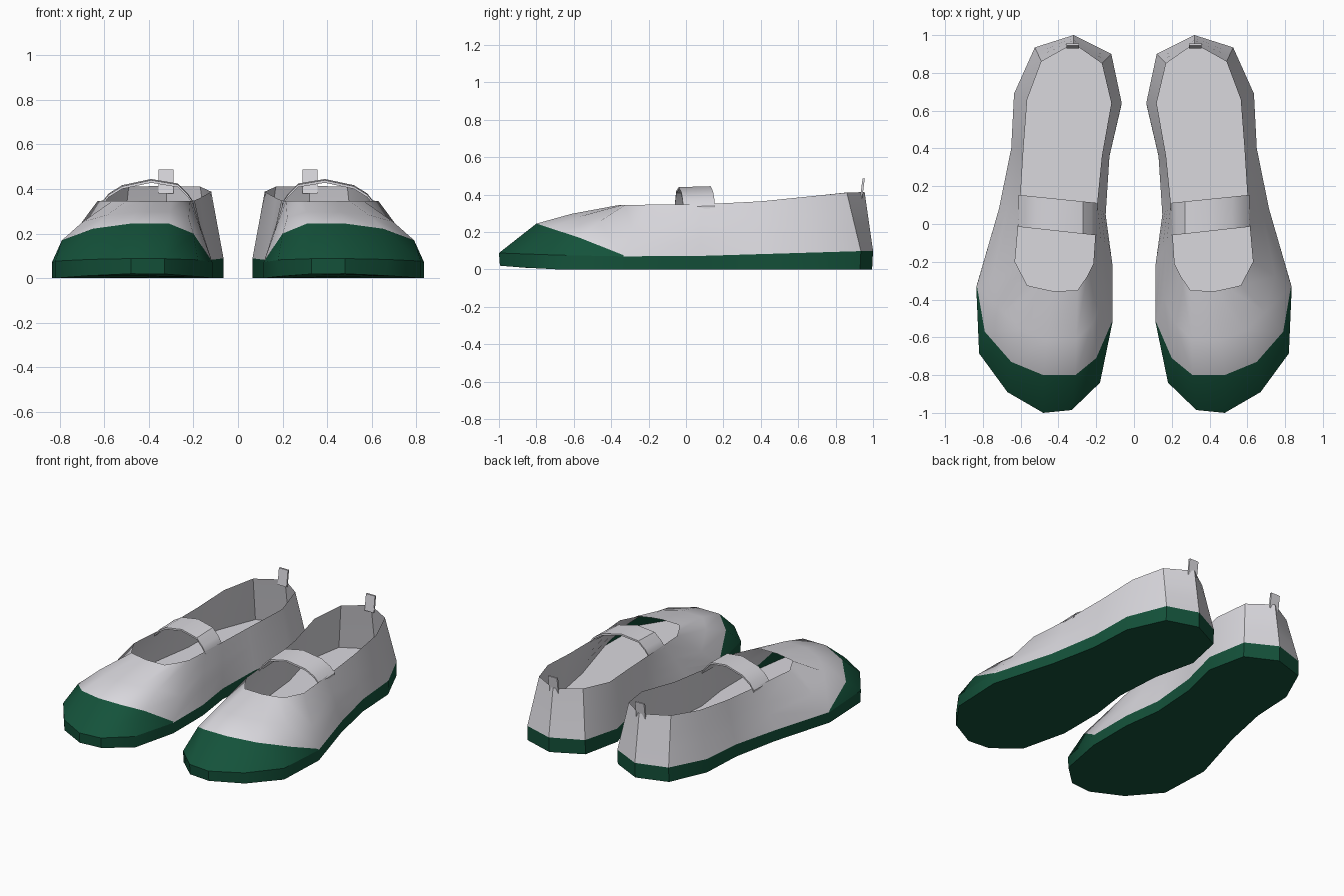
import bpy
import math
from mathutils import Vector

if "Cube" in bpy.data.objects:
    bpy.data.objects.remove(bpy.data.objects["Cube"])


def material(name, rgb):
    m = bpy.data.materials.new(name)
    m.diffuse_color = (*rgb, 1)
    m.use_nodes = True
    m.node_tree.nodes["Principled BSDF"].inputs["Base Color"].default_value = m.diffuse_color
    return m


GREEN = material("dark green rubber", (0.007, 0.085, 0.043))
WHITE = material("pale grey canvas", (0.70, 0.69, 0.73))


def build(name, verts, faces, mats, indices=None, angle=35):
    """Make one part of the right-hand shoe and mirror it for the other."""
    me = bpy.data.meshes.new(name)
    me.from_pydata([tuple(v) for v in verts], [], faces)
    for m in mats:
        me.materials.append(m)
    if indices:
        me.polygons.foreach_set("material_index", indices)
    me.shade_smooth()
    me.set_sharp_from_angle(angle=math.radians(angle))
    ob = bpy.data.objects.new(name, me)
    bpy.context.collection.objects.link(ob)
    ob.modifiers.new("other_shoe", 'MIRROR').use_mirror_merge = False
    return ob


def interp(x, pts):
    for (a, za), (b, zb) in zip(pts, pts[1:]):
        if x <= b:
            return za + (zb - za) * max(0, (x - a) / (b - a))
    return pts[-1][1]


def ring_faces(rings, n):
    return [(r * n + i, (r + 1) * n + i, (r + 1) * n + (i + 1) % n, r * n + (i + 1) % n)
            for r in range(rings - 1) for i in range(n)]


# Sole outline, from the toe along the inner side to the heel and back
outline = [(.48, -1), (.33, -.985), (.18, -.84), (.115, -.525), (.115, -.21), (.15, .05),
           (.13, .36), (.065, .64), (.12, .9), (.32, 1), (.525, .935), (.635, .69),
           (.65, .4), (.715, .08), (.835, -.335), (.82, -.685), (.67, -.89)]
# Matching points of the foot opening
opening = [(.43, -.355), (.30, -.352), (.25, -.28), (.215, -.21), (.205, -.06), (.195, .11),
           (.17, .36), (.12, .64), (.17, .85), (.32, .955), (.49, .86), (.565, .66),
           (.585, .4), (.605, .08), (.63, -.2), (.565, -.325), (.50, -.34)]
# Upper edge of the toe cap, by outline index
cap = {15: (.79, -.57, .17), 16: (.65, -.73, .222), 0: (.48, -.80, .245),
       1: (.31, -.80, .245), 2: (.20, -.71, .20)}
N = len(outline)

sole_z = [(-1, .088), (-.5, .07), (0, .07), (1, .10)]
rim_z = [(-.36, .345), (.1, .348), (.36, .36), (.64, .388), (.83, .41), (1, .415)]
bottom = [Vector((x, y, interp(y, [(-1, .02), (-.75, 0), (1, 0)]))) for x, y in outline]
welt = [Vector((x, y, interp(y, sole_z))) for x, y in outline]
rim = [Vector((x, y, interp(y, rim_z))) for x, y in opening]
for v in bottom:
    v.y *= .995

# Sole: underside and side band, with the insole as its top
verts = bottom + welt
faces = ring_faces(2, N) + [tuple(range(N)), tuple(reversed(range(N, 2 * N)))]
build("sole", verts, faces, [GREEN, WHITE], [0] * (N + 1) + [1])

# Upper with the toe cap in green
mid, high = [], []
for i in range(N):
    if i in cap:
        m = Vector(cap[i])
        h = m.lerp(rim[i], .42) + Vector((0, 0, .01))
    else:
        m = welt[i].lerp(rim[i], .02 if i in (3, 14) else .35)
        h = m.lerp(rim[i], .42)
    mid.append(m)
    high.append(h)
faces = ring_faces(4, N)
colours = [0 if f < N and (f in cap or f == 14) else 1 for f in range(len(faces))]
build("upper", welt + mid + high + rim, faces, [GREEN, WHITE], colours, 40)

# Instep strap: an arched band with a little thickness
arch = [(.198, .335), (.225, .375), (.27, .420), (.39, .440), (.52, .412), (.58, .375), (.612, .335)]
verts = []
for x, z in arch:
    t = (x - .2) / .41
    front, back = -.06 + .045 * t, .112 + .042 * t
    verts += [(x, front, z), (x, back, z + .005), (x, back, z - .007), (x, front, z - .012)]
faces = [(4 * k + j, 4 * k + 4 + j, 4 * k + 4 + (j + 1) % 4, 4 * k + (j + 1) % 4)
         for k in range(len(arch) - 1) for j in range(4)]
e = 4 * len(arch) - 4
faces = [tuple(reversed(f)) for f in faces] + [(3, 2, 1, 0), (e, e + 1, e + 2, e + 3)]
build("strap", verts, [tuple(reversed(f)) for f in faces], [WHITE])

# Heel pull tab, leaning slightly back
verts = [(x, y + lean, z) for z, lean in ((.38, -.004), (.487, .010))
         for x, y in ((.29, .934), (.357, .934), (.357, .946), (.29, .946))]
faces = [(0, 3, 2, 1), (4, 5, 6, 7), (0, 1, 5, 4), (1, 2, 6, 5), (2, 3, 7, 6), (3, 0, 4, 7)]
build("heel_tab", verts, faces, [WHITE])

# Orient the closed strap and tab outwards
import bmesh
for name in ("strap", "heel_tab", "sole"):
    me = bpy.data.objects[name].data
    bm = bmesh.new()
    bm.from_mesh(me)
    bmesh.ops.recalc_face_normals(bm, faces=bm.faces)
    bm.to_mesh(me)
    bm.free()
